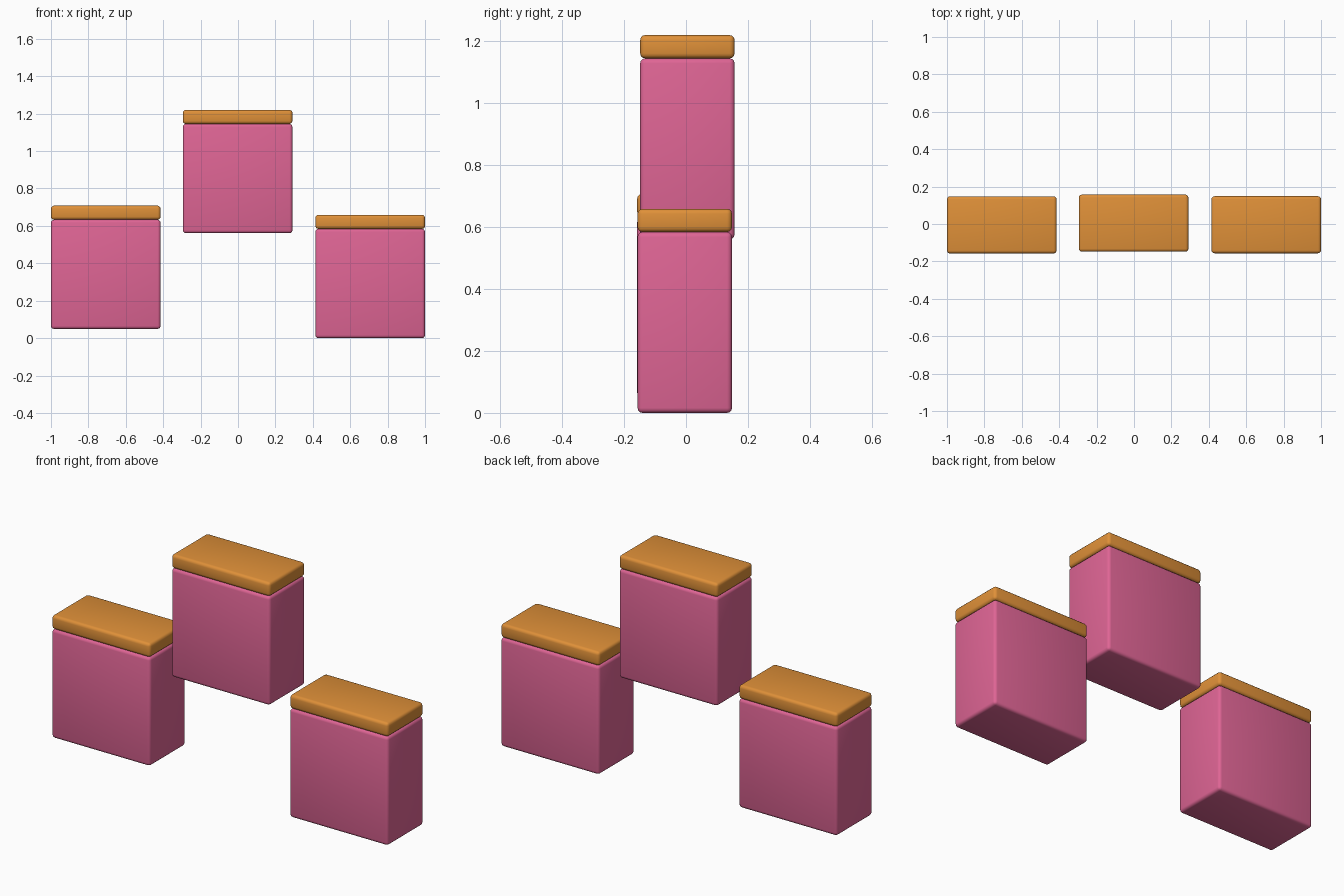
import bpy

if "Cube" in bpy.data.objects:
    bpy.data.objects.remove(bpy.data.objects["Cube"])


def material(name, colour):
    m = bpy.data.materials.new(name)
    m.diffuse_color = (*colour, 1)
    m.use_nodes = True
    m.node_tree.nodes["Principled BSDF"].inputs["Base Color"].default_value = m.diffuse_color
    return m


PINK = material("pink", (0.74, 0.13, 0.30))
ORANGE = material("orange", (0.74, 0.28, 0.04))

WIDTH, DEPTH = 0.586, 0.305
BODY_HEIGHT, CAP_HEIGHT = 0.584, 0.075


def rounded_box(name, size, centre, mat, radius):
    bpy.ops.mesh.primitive_cube_add(size=1, location=centre)
    ob = bpy.context.object
    ob.name = name
    ob.scale = size
    bpy.ops.object.transform_apply(location=False, rotation=False, scale=True)
    ob.data.materials.append(mat)
    bevel = ob.modifiers.new("rounded_edges", 'BEVEL')
    bevel.width = radius
    bevel.segments = 3
    bpy.ops.object.shade_smooth()
    return ob


# Three floating blocks: name, centre x, centre y, bottom z
blocks = [
    ("left", -0.707, -0.005, 0.049),
    ("middle", -0.002, 0.0045, 0.561),
    ("right", 0.707, -0.004, 0.0),
]

for name, x, y, z in blocks:
    # Pink body
    rounded_box(name + "_block_body", (WIDTH, DEPTH, BODY_HEIGHT),
                (x, y, z + BODY_HEIGHT / 2), PINK, 0.016)
    # Orange top slab
    rounded_box(name + "_block_top", (WIDTH, DEPTH, CAP_HEIGHT),
                (x, y, z + BODY_HEIGHT + CAP_HEIGHT / 2), ORANGE, 0.016)
